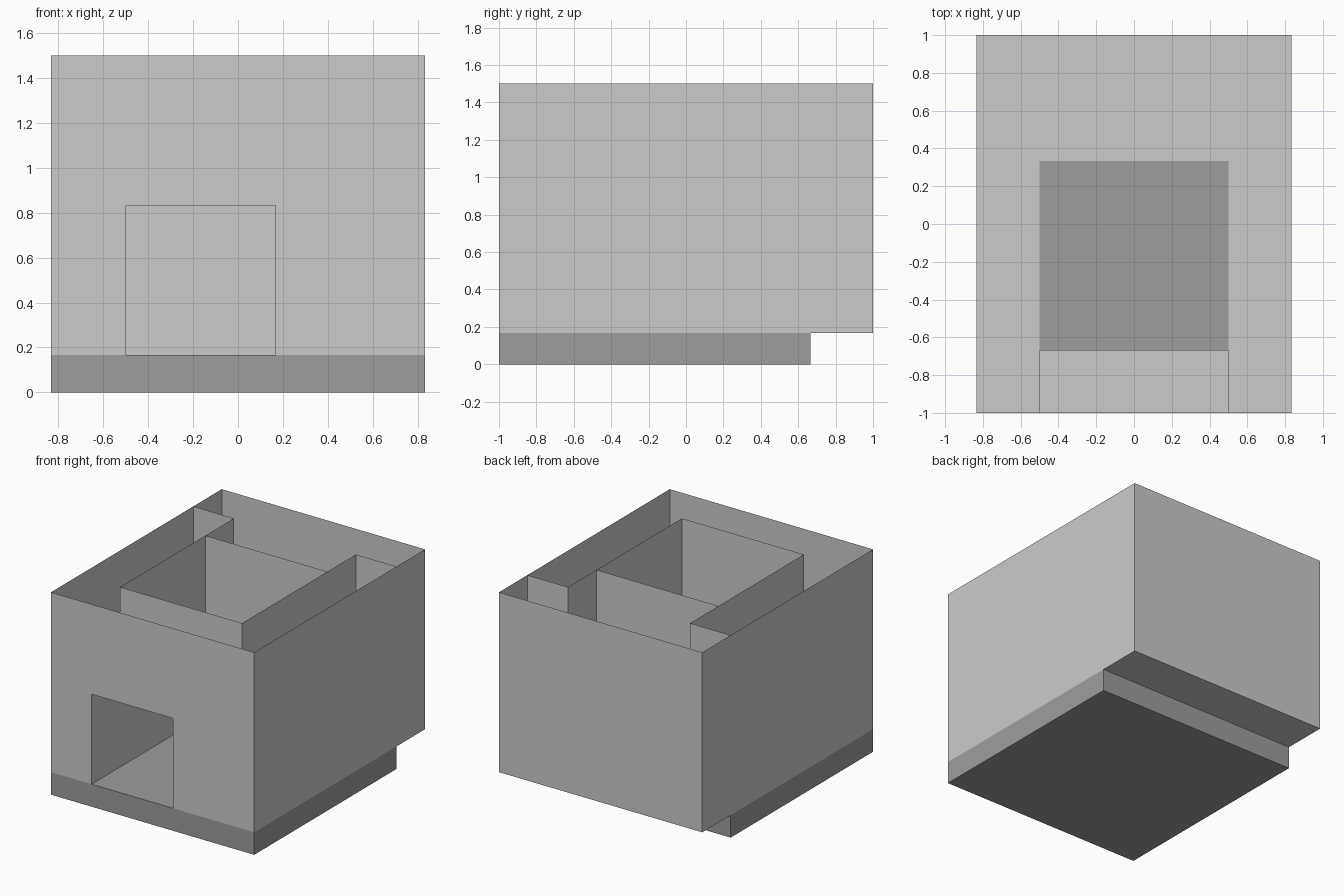
import bpy, bmesh

if "Cube" in bpy.data.objects:
    bpy.data.objects.remove(bpy.data.objects["Cube"])

U = 1 / 6  # module: every dimension is a whole number of these


def walls(bm, path, z0, z1, closed=True):
    """Upright faces along a plan outline (counter-clockwise faces outward)."""
    ends = path[1:] + path[:1] if closed else path[1:]
    for (ax, ay), (bx, by) in zip(path, ends):
        corners = ((ax, ay, z0), (bx, by, z0), (bx, by, z1), (ax, ay, z1))
        bm.faces.new([bm.verts.new([c * U for c in p]) for p in corners])


def slab(bm, x0, y0, x1, y1, z, up=False):
    """Horizontal rectangle, facing down unless up is set."""
    pts = [(x0, y0), (x0, y1), (x1, y1), (x1, y0)]
    if up:
        pts.reverse()
    bm.faces.new([bm.verts.new((x * U, y * U, z * U)) for x, y in pts])


def finish(bm, name, material=None):
    bmesh.ops.remove_doubles(bm, verts=bm.verts, dist=1e-4)
    mesh = bpy.data.meshes.new(name)
    bm.to_mesh(mesh)
    bm.free()
    obj = bpy.data.objects.new(name, mesh)
    bpy.context.collection.objects.link(obj)
    if material:
        mesh.materials.append(material)
    return obj


dark = bpy.data.materials.new("dark_grey")
dark.diffuse_color = (0.34, 0.34, 0.34, 1)
dark.use_nodes = True
dark.node_tree.nodes["Principled BSDF"].inputs["Base Color"].default_value = dark.diffuse_color

# Base slab: its top only shows as the room and doorway floor
bm = bmesh.new()
walls(bm, [(-5, -6), (5, -6), (5, 4), (-5, 4)], 0, 1)
slab(bm, -5, -6, 5, 4, 0)
slab(bm, -3, -4, 3, 2, 1, up=True)
slab(bm, -3, -6, 1, -4, 1, up=True)
finish(bm, "base_floor", dark)

# U-shaped hollow wall, open on top, with the doorway in the lower half
bm = bmesh.new()
walls(bm, [(-5, -6), (-3, -6), (-3, 4), (-5, 4)], 1, 5)
walls(bm, [(1, -6), (5, -6), (5, 4), (3, 4), (3, -4), (1, -4)], 1, 5)
walls(bm, [(-5, -6), (5, -6), (5, 4), (3, 4),
           (3, -4), (-3, -4), (-3, 4), (-5, 4)], 5, 9)
slab(bm, -5, -6, -3, 4, 1)
slab(bm, 3, -6, 5, 4, 1)
slab(bm, 1, -6, 3, -4, 1)
slab(bm, -3, -6, 3, -4, 5)  # doorway ceiling
finish(bm, "front_and_side_walls")

# T-shaped hollow back wall, overhanging the base
bm = bmesh.new()
walls(bm, [(5, 4), (5, 6), (-5, 6), (-5, 4)], 1, 9, closed=False)
walls(bm, [(-3, 2), (3, 2)], 1, 9, closed=False)
slab(bm, -5, 4, 5, 6, 1)
slab(bm, -3, 2, 3, 4, 1)
finish(bm, "back_wall")
